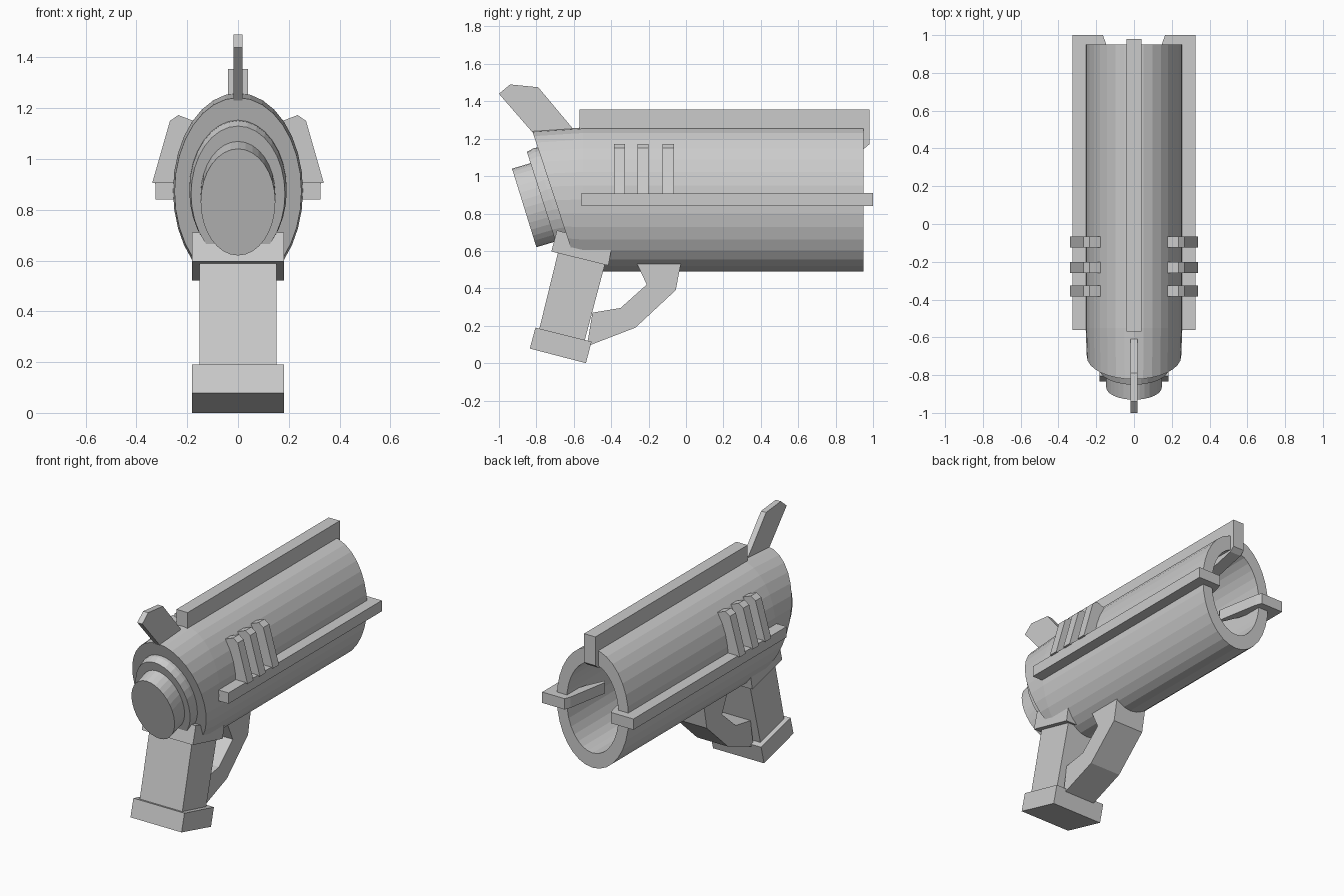
import bpy, bmesh
from math import sin, cos, pi

SIDES = 32


def finish(name, bm, mirror=False):
    bmesh.ops.recalc_face_normals(bm, faces=bm.faces)
    me = bpy.data.meshes.new(name)
    bm.to_mesh(me)
    bm.free()
    ob = bpy.data.objects.new(name, me)
    bpy.context.collection.objects.link(ob)
    if mirror:
        ob.modifiers.new("Mirror", 'MIRROR').use_axis[0] = True
    return ob


def loft(name, rings):
    """Elliptical rings along y: (y, z, x radius, z radius, slant)."""
    bm = bmesh.new()
    loops = []
    for y, z, rx, rz, slant in rings:
        loop = []
        for i in range(SIDES):
            a = 2 * pi * i / SIDES
            loop.append(bm.verts.new((rx * cos(a), y - slant * rz * sin(a), z + rz * sin(a))))
        loops.append(loop)
    for p, q in zip(loops, loops[1:]):
        for i in range(SIDES):
            j = (i + 1) % SIDES
            bm.faces.new((p[i], p[j], q[j], q[i]))
    bm.faces.new(loops[0])
    bm.faces.new(loops[-1])
    return finish(name, bm)


def prism(name, pts, axis, lo, hi, mirror=False):
    """Extrude a 2D outline along the given axis from lo to hi."""
    bm = bmesh.new()

    def place(p, d):
        co = list(p)
        co.insert(axis, d)
        return bm.verts.new(co)

    a = [place(p, lo) for p in pts]
    b = [place(p, hi) for p in pts]
    bm.faces.new(a)
    bm.faces.new(b)
    for i in range(len(pts)):
        j = (i + 1) % len(pts)
        bm.faces.new((a[i], a[j], b[j], b[i]))
    return finish(name, bm, mirror)


# Hollow barrel with slanted rear
loft("barrel", [(-0.70, 0.872, 0.25, 0.37, 0.33), (-0.55, 0.875, 0.256, 0.385, 0),
                (0.95, 0.875, 0.256, 0.385, 0), (0.95, 0.875, 0.185, 0.29, 0),
                (0.35, 0.875, 0.185, 0.29, 0)])

# Stepped rear cap
loft("rear_disc", [(-0.765, 0.862, 0.185, 0.268, 0.32), (-0.725, 0.875, 0.192, 0.275, 0.32),
                   (-0.66, 0.885, 0.192, 0.275, 0.32)])
loft("rear_knob", [(-0.865, 0.83, 0.147, 0.21, 0.31), (-0.73, 0.87, 0.147, 0.21, 0.31)])

# Rails with prongs that hook into the muzzle
side = [(0.24, -0.56), (0.325, -0.56), (0.325, 1.0), (0.165, 1.0), (0.15, 0.96),
        (0.10, 0.68), (0.115, 0.66), (0.17, 0.78), (0.20, 0.90), (0.24, 0.90)]
prism("side_rail", side, 2, 0.84, 0.91, True)
top = [(-0.57, 1.23), (-0.57, 1.355), (0.98, 1.355), (0.98, 1.17), (0.95, 1.145),
       (0.68, 1.08), (0.66, 1.095), (0.78, 1.15), (0.90, 1.19), (0.90, 1.23)]
prism("top_rail", top, 0, -0.04, 0.04)

# Side vents
vent = [(0.22, 0.90), (0.338, 0.905), (0.268, 1.15), (0.235, 1.173), (0.175, 1.15), (0.16, 1.10)]
for i, y in enumerate((-0.385, -0.26, -0.125)):
    prism(f"side_vent_{i + 1}", vent, 1, y, y + 0.06, True)

# Rear fin
prism("rear_fin", [(-1.0, 1.44), (-0.94, 1.49), (-0.79, 1.475), (-0.61, 1.26),
                   (-0.61, 1.21), (-0.80, 1.21)], 0, -0.018, 0.018)

# Grip with collar and foot
prism("grip", [(-0.675, 0.63), (-0.79, 0.16), (-0.55, 0.09), (-0.425, 0.56)], 0, -0.152, 0.152)
prism("grip_collar", [(-0.69, 0.71), (-0.72, 0.597), (-0.415, 0.522), (-0.395, 0.63)], 0, -0.182, 0.182)
prism("grip_foot", [(-0.805, 0.19), (-0.835, 0.078), (-0.535, 0.0), (-0.505, 0.115)], 0, -0.182, 0.182)

# Trigger guard
prism("trigger_guard", [(-0.28, 0.57), (-0.02, 0.57), (-0.055, 0.39), (-0.27, 0.19), (-0.53, 0.09),
                        (-0.50, 0.27), (-0.35, 0.295), (-0.21, 0.42)], 0, -0.11, 0.11)
